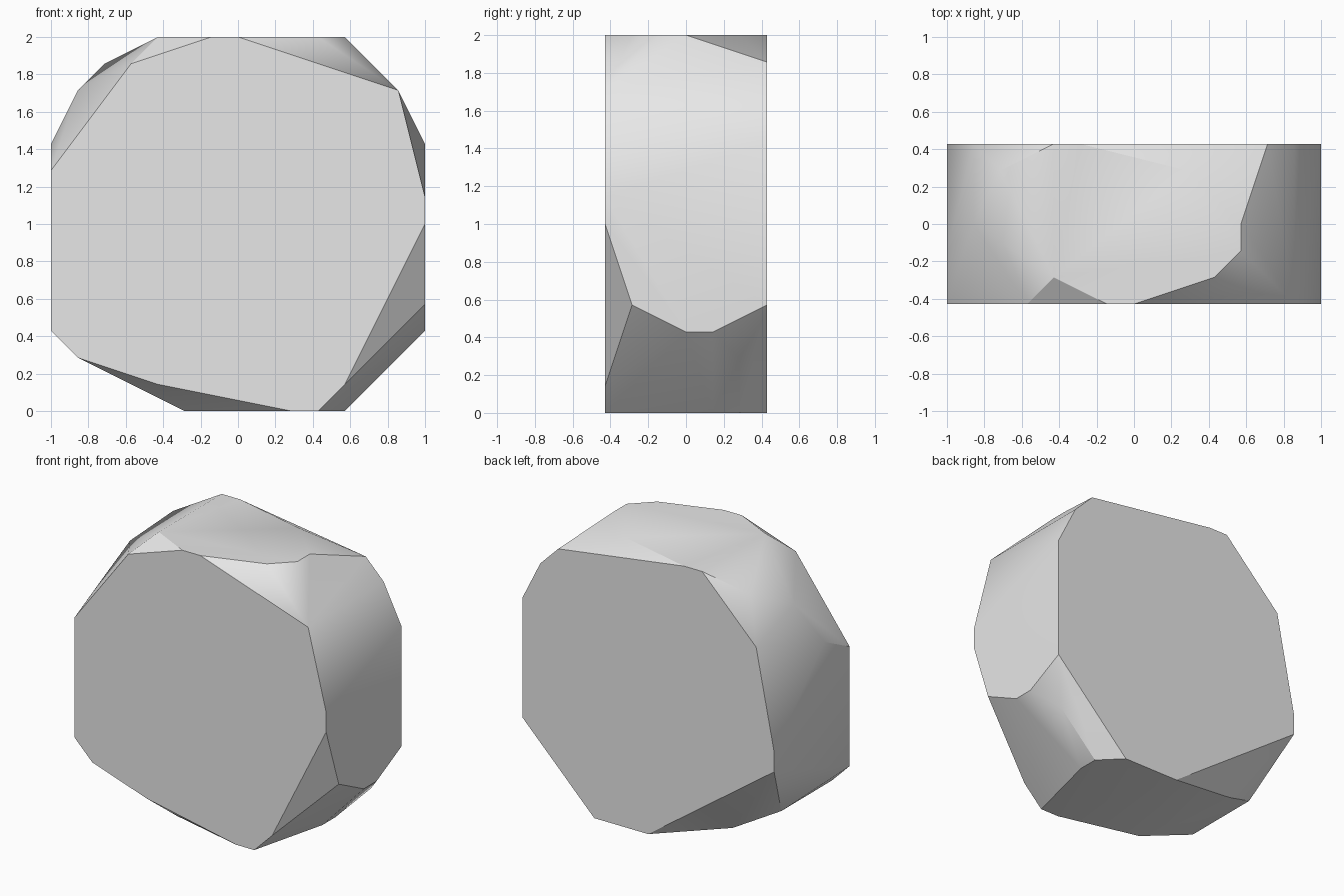
import bpy
import bmesh
import math

default_cube = bpy.data.objects.get("Cube")
if default_cube:
    bpy.data.objects.remove(default_cube, do_unlink=True)

# All corners sit on a coarse lattice of this pitch
UNIT = 1 / 7
HALF_DEPTH = 3

# Flat front and back outlines, as (x, z) lattice steps
front_outline = [(-7, 9), (-4, 13), (-1, 14), (0, 14), (6, 12), (7, 8), (7, 7),
                 (4, 1), (3, 0), (2, 0), (-3, 1), (-6, 2), (-7, 3)]
back_outline = [(7, 10), (6, 12), (5, 13), (-2, 14), (-3, 14), (-6, 11),
                (-7, 6), (-7, 5), (0, 0), (3, 0), (7, 4)]

# Corners chipped into the rim, as (x, y, z) lattice steps
top_chips = [(-3, -2, 14), (3, -2, 14), (4, -1, 14), (4, 0, 14), (2, 2, 14)]
left_side_chips = [(7, -2, 4), (7, 0, 3), (7, 1, 3), (6, 2, 2)]
right_side_chips = [(-5, 2, 13), (-6, 0, 12), (-7, -1, 10), (-6, 1, 2)]
bottom_chips = [(4, 1, 0), (4, 2, 0), (-2, -2, 0), (-4, 2, 1)]

corners = [(x, -HALF_DEPTH, z) for x, z in front_outline]
corners += [(x, HALF_DEPTH, z) for x, z in back_outline]
corners += top_chips + left_side_chips + right_side_chips + bottom_chips


def make_material(name, color):
    material = bpy.data.materials.new(name)
    material.use_nodes = True
    material.diffuse_color = color
    shader = next(n for n in material.node_tree.nodes if n.type == 'BSDF_PRINCIPLED')
    shader.inputs["Base Color"].default_value = color
    return material


def make_hull(name, points, material):
    """Wrap the points in a convex skin and merge its flat regions."""
    bm = bmesh.new()
    for point in points:
        bm.verts.new([step * UNIT for step in point])
    bmesh.ops.convex_hull(bm, input=bm.verts[:])
    loose = [v for v in bm.verts if not v.link_faces]
    bmesh.ops.delete(bm, geom=loose, context='VERTS')
    bmesh.ops.dissolve_limit(bm, angle_limit=math.radians(0.5),
                             verts=bm.verts[:], edges=bm.edges[:])
    bmesh.ops.recalc_face_normals(bm, faces=bm.faces[:])
    mesh = bpy.data.meshes.new(name)
    bm.to_mesh(mesh)
    bm.free()
    mesh.materials.append(material)
    obj = bpy.data.objects.new(name, mesh)
    bpy.context.collection.objects.link(obj)
    return obj


# Chipped stone block
stone_grey = make_material("stone_grey", (0.8, 0.8, 0.8, 1))
stone = make_hull("chipped_stone", corners, stone_grey)

# Soften shallow edges, keep the strong ones crisp
bpy.ops.object.select_all(action='DESELECT')
stone.select_set(True)
bpy.context.view_layer.objects.active = stone
bpy.ops.object.shade_smooth_by_angle(angle=math.radians(30))
